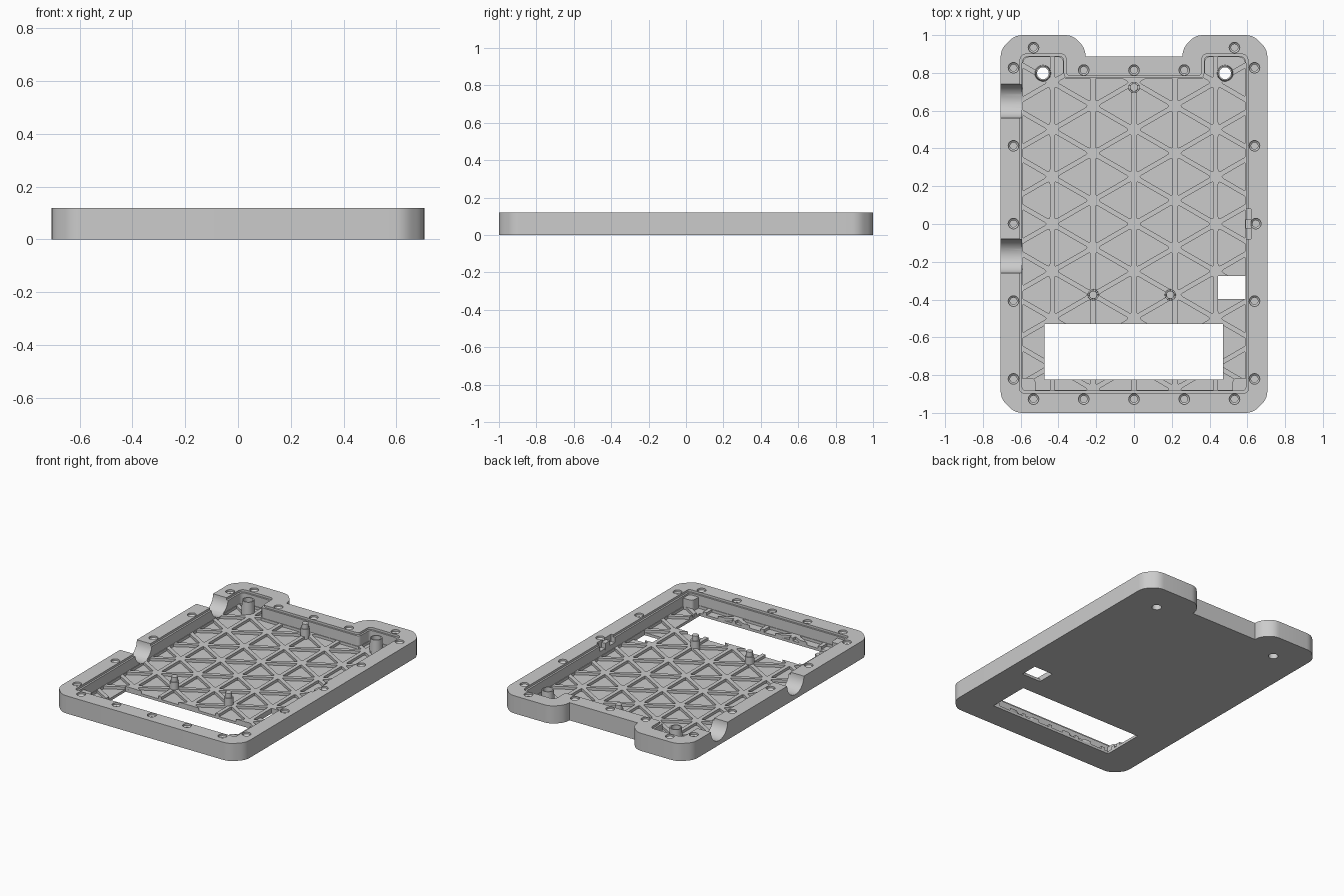
import bpy, bmesh, math
from mathutils import Vector

if "Cube" in bpy.data.objects:
    bpy.data.objects.remove(bpy.data.objects["Cube"])

GREY = (0.6, 0.6, 0.6, 1.0)
mat = bpy.data.materials.new("plain grey")
mat.use_nodes = True
mat.diffuse_color = GREY
mat.node_tree.nodes["Principled BSDF"].inputs["Base Color"].default_value = GREY

HEIGHT, FLOOR, WEB = 0.12, 0.036, 0.018


def make(name, bm):
    bmesh.ops.recalc_face_normals(bm, faces=bm.faces[:])
    me = bpy.data.meshes.new(name)
    bm.to_mesh(me)
    bm.free()
    ob = bpy.data.objects.new(name, me)
    bpy.context.collection.objects.link(ob)
    me.materials.append(mat)
    return ob


def rounded(pts, steps=5):
    """Replace each (x, y, radius) corner by a small curve."""
    out = []
    for i, (x, y, r) in enumerate(pts):
        p = Vector((x, y))
        if r == 0:
            out.append(p)
            continue
        a, b = Vector(pts[i - 1][:2]), Vector(pts[(i + 1) % len(pts)][:2])
        a = p + (a - p).normalized() * r
        b = p + (b - p).normalized() * r
        for k in range(steps + 1):
            t = k / steps
            out.append(a * (1 - t) ** 2 + p * 2 * t * (1 - t) + b * t * t)
    return out


def add_prism(bm, pts, z0, z1):
    lo = [bm.verts.new((p[0], p[1], z0)) for p in pts]
    hi = [bm.verts.new((p[0], p[1], z1)) for p in pts]
    bm.faces.new(lo[::-1])
    bm.faces.new(hi)
    n = len(pts)
    for i in range(n):
        j = (i + 1) % n
        bm.faces.new((lo[i], lo[j], hi[j], hi[i]))


def prism(name, pts, z0, z1):
    bm = bmesh.new()
    add_prism(bm, pts, z0, z1)
    return make(name, bm)


def box(name, x0, x1, y0, y1, z0, z1):
    return prism(name, [(x0, y0), (x1, y0), (x1, y1), (x0, y1)], z0, z1)


def add_turned(bm, x, y, profile, closed=False, n=24):
    """Turn a (radius, z) profile about a vertical axis."""
    rings = [[bm.verts.new((x + r * math.cos(math.tau * k / n),
                            y + r * math.sin(math.tau * k / n), z))
              for k in range(n)] for r, z in profile]
    pairs = list(zip(rings, rings[1:]))
    if closed:
        pairs.append((rings[-1], rings[0]))
    else:
        bm.faces.new(rings[0][::-1])
        bm.faces.new(rings[-1])
    for a, b in pairs:
        for k in range(n):
            j = (k + 1) % n
            bm.faces.new((a[k], a[j], b[j], b[k]))


def turned(name, spots, profile, closed=False):
    bm = bmesh.new()
    for x, y in spots:
        add_turned(bm, x, y, profile, closed)
    return make(name, bm)


def boolean(ob, cutter, op="DIFFERENCE"):
    cutter.hide_render = True
    m = ob.modifiers.new("cut", "BOOLEAN")
    m.operation, m.object, m.solver = op, cutter, "EXACT"
    bpy.ops.object.select_all(action="DESELECT")
    bpy.context.view_layer.objects.active = ob
    ob.select_set(True)
    bpy.ops.object.modifier_apply(modifier=m.name)
    bpy.data.objects.remove(cutter)


def mirrored(half):
    return half + [(-x, y, r) for x, y, r in reversed(half)]


def cavity(d):
    """Inner outline grown by d."""
    return rounded(mirrored([(0.592 + d, -0.882 - d, 0.02), (0.592 + d, 0.888 + d, 0.04),
                             (0.372 - d, 0.888 + d, 0.03), (0.372 - d, 0.772 + d, 0.025)]))


# Outer block with clipped corners and two shoulders at the back
outline = mirrored([(0.63, -1, 0.04), (0.706, -0.924, 0.04), (0.706, 0.924, 0.04),
                    (0.63, 1, 0.04), (0.325, 1, 0.04), (0.257, 0.93, 0.04),
                    (0.257, 0.887, 0)])
case = prism("case_body", rounded(outline), 0, HEIGHT)

# Cavity and the fine step around its mouth
boolean(case, prism("cavity_cutter", cavity(0), FLOOR, 0.3))
boolean(case, prism("step_cutter", cavity(0.012), 0.105, 0.3))

# Triangular pockets that leave a ribbed floor
SIDE, RIB = 0.25, 0.026
H = SIDE * math.sqrt(3) / 2
bm = bmesh.new()
for i in range(-4, 4):
    for j in range(-5, 6):
        for flip in (0, 1):
            y = (j + 0.5 * (i % 2)) * SIDE
            if flip:
                tri = [(i * H, y), (i * H + H, y - SIDE / 2), (i * H + H, y + SIDE / 2)]
            else:
                tri = [(i * H, y), (i * H + H, y + SIDE / 2), (i * H, y + SIDE)]
            c = sum((Vector(p) for p in tri), Vector((0, 0))) / 3
            k = 1 - RIB / 2 / (H / 3)
            tri = [c + (Vector(p) - c) * k for p in tri]
            add_prism(bm, rounded([(p.x, p.y, 0.015) for p in tri], 2), WEB, 0.06)
pockets = make("pocket_cutter", bm)
boolean(pockets, prism("pocket_limit", cavity(-0.004), 0, 0.1), "INTERSECT")
boolean(case, pockets)

# Openings through the floor
boolean(case, box("window_cutter", -0.475, 0.472, -0.822, -0.53, -0.1, 0.1))
boolean(case, box("small_window_cutter", 0.445, 0.59, -0.397, -0.275, -0.1, 0.1))

# Half-round cable channels in the right wall
for yc in (0.65, -0.17):
    bm = bmesh.new()
    arc = [(yc + 0.09 * math.cos(math.pi * k / 20), HEIGHT - 0.09 * math.sin(math.pi * k / 20))
           for k in range(21)]
    arc = [(yc + 0.09, 0.2)] + arc + [(yc - 0.09, 0.2)]
    add_prism(bm, arc, -0.8, -0.585)
    for v in bm.verts:
        v.co = (v.co.z, v.co.x, v.co.y)
    boolean(case, make("channel_cutter", bm))

# Latch recess in the left wall
boolean(case, box("recess_cutter", 0.57, 0.62, -0.08, 0.08, 0.07, 0.3))

# Stepped screw holes around the rim
holes = [(s * 0.638, y) for s in (-1, 1) for y in (0.827, 0.414, 0.002, -0.408, -0.82)]
holes += [(x, -0.927) for x in (-0.532, -0.266, 0, 0.266, 0.532)]
holes += [(x, 0.815) for x in (-0.266, 0, 0.266)] + [(-0.532, 0.934), (0.532, 0.934)]
# the hole beside the latch stays narrow enough to leave a thin wall
wide = [h for h in holes if h != (0.638, 0.002)]
hole_profile = [(0.018, 0.045), (0.018, 0.1), (0.028, 0.108), (0.028, 0.2)]
boolean(case, turned("hole_cutter", wide, hole_profile))
boolean(case, turned("latch_hole_cutter", [(0.645, 0.002)], hole_profile))

# Hollow corner posts, open through the floor
posts = [(-0.482, 0.798), (0.482, 0.798)]
boolean(case, turned("post_hole_cutter", posts, [(0.031, -0.1), (0.031, 0.2)]))
parts = [case]
parts.append(turned("hollow_posts", posts,
                    [(0.031, 0.003), (0.044, 0.003), (0.038, 0.117), (0.031, 0.117)], True))

# Locating pins with a shoulder
parts.append(turned("locating_pins", [(0, 0.723), (-0.216, -0.375), (0.192, -0.375)],
                    [(0.03, 0.005), (0.029, 0.085), (0.022, 0.085), (0.021, 0.117)]))

# Blocks in the two front corners
for s, side in ((1, "left"), (-1, "right")):
    pts = rounded([(s * 0.597, -0.887, 0), (s * 0.597, -0.815, 0),
                   (s * 0.522, -0.815, 0.025), (s * 0.522, -0.887, 0)])
    parts.append(prism("corner_block_" + side, pts, 0.005, 0.092))

# Small latch tab in the recess
parts.append(box("latch_tab", 0.59, 0.625, -0.025, 0.025, 0.06, 0.105))

bpy.ops.object.select_all(action="DESELECT")
for ob in parts:
    ob.select_set(True)
bpy.context.view_layer.objects.active = case
bpy.ops.object.shade_smooth_by_angle(angle=math.radians(30))
